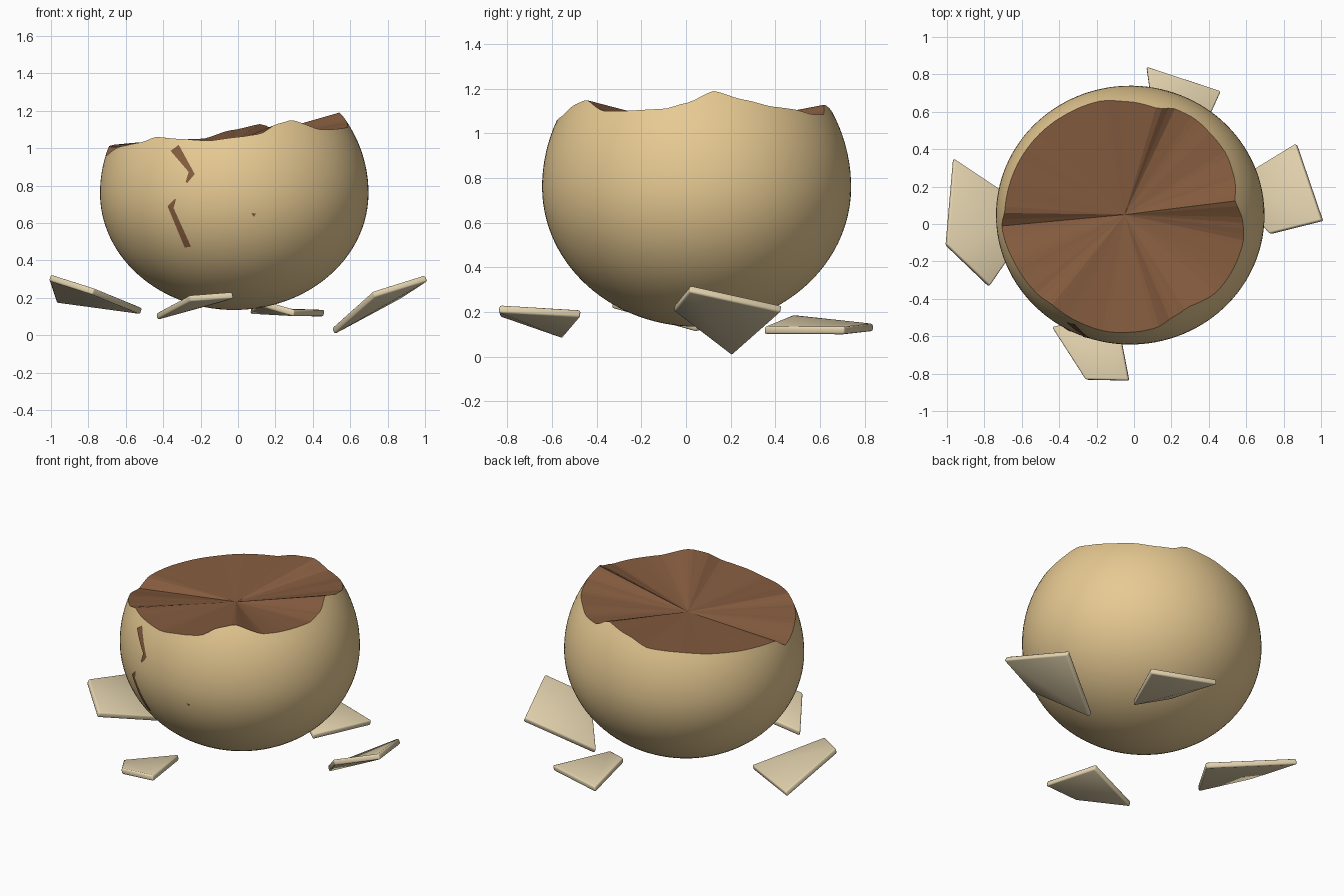
import bpy, bmesh, math
from mathutils import Vector

if "Cube" in bpy.data.objects:
    bpy.data.objects.remove(bpy.data.objects["Cube"])

# Egg body: half ellipsoids sharing one equator
CX, CY, CZ = -0.02, 0.0475, 0.76
RX, RY, UP, DOWN = 0.718, 0.692, 0.70, 0.625


def material(name, rgb):
    m = bpy.data.materials.new(name)
    m.diffuse_color = (*rgb, 1)
    m.use_nodes = True
    m.node_tree.nodes["Principled BSDF"].inputs["Base Color"].default_value = m.diffuse_color
    return m


SHELL = material("shell_tan", (0.80, 0.59, 0.29))
INSIDE = material("inside_brown", (0.235, 0.107, 0.050))
CHIP = material("chip_cream", (0.78, 0.66, 0.43))


def make_object(name, verts, faces, mat):
    me = bpy.data.meshes.new(name)
    me.from_pydata(verts, [], faces)
    ob = bpy.data.objects.new(name, me)
    bpy.context.collection.objects.link(ob)
    me.materials.append(mat)
    bm = bmesh.new()
    bm.from_mesh(me)
    bmesh.ops.recalc_face_normals(bm, faces=bm.faces)
    bm.to_mesh(me)
    bm.free()
    return ob


def smooth(ob, deg):
    bpy.ops.object.select_all(action='DESELECT')
    ob.select_set(True)
    bpy.context.view_layer.objects.active = ob
    bpy.ops.object.shade_smooth_by_angle(angle=math.radians(deg))


# Broken rim: (degrees around the egg, height)
RIM = [(-175, 0.955), (-154, 1.01), (-139, 1.03), (-130, 1.06), (-118, 1.05),
       (-102, 1.04), (-88, 1.06), (-78, 1.075), (-68, 1.13), (-59, 1.15),
       (-43, 1.10), (-35, 1.10), (-14, 1.11), (-5, 1.135), (8, 1.19),
       (22, 1.15), (35, 1.12), (45, 1.11), (58, 1.085), (68, 1.085),
       (76, 1.13), (92, 1.095), (105, 1.05), (120, 1.045), (140, 1.03),
       (160, 1.02), (178, 1.01), (185, 0.955)]


def rim_height(deg):
    for (a, za), (b, zb) in zip(RIM, RIM[1:]):
        if a <= deg <= b:
            t = (deg - a) / (b - a)
            t = 0.5 * t + 0.5 * t * t * (3 - 2 * t)
            return za + (zb - za) * t
    return RIM[0][1]


def egg_point(a, phi):
    h = UP if phi > 0 else DOWN
    return (CX + RX * math.cos(phi) * math.cos(a),
            CY + RY * math.cos(phi) * math.sin(a),
            CZ + h * math.sin(phi))


# Outer shell, swept from the bottom pole up to the broken rim
SEG, RINGS = 120, 36
verts, faces = [(CX, CY, CZ - DOWN)], []
for i in range(SEG):
    deg = -175 + 360 * i / SEG
    top = math.asin((rim_height(deg) - CZ) / UP)
    for j in range(1, RINGS + 1):
        phi = -math.pi / 2 + (top + math.pi / 2) * j / RINGS
        verts.append(egg_point(math.radians(deg), phi))
for i in range(SEG):
    p, q = 1 + i * RINGS, 1 + (i + 1) % SEG * RINGS
    faces.append((0, q, p))
    for j in range(RINGS - 1):
        faces.append((p + j, q + j, q + j + 1, p + j + 1))
shell = make_object("egg_shell", verts, faces, SHELL)
smooth(shell, 40)

# Brown inside: a fan from the rim down to a centre point
rim = [verts[(i + 1) * RINGS] for i in range(SEG)]
fan = make_object("egg_inside", rim + [(-0.05, 0.05, 1.02)],
                  [(i, (i + 1) % SEG, SEG) for i in range(SEG)], INSIDE)
if fan.data.polygons[0].normal.z < 0:
    fan.data.flip_normals()


# Cracks: strips given as left/right edge pairs (x, z), laid on the front
def front_point(x, z):
    h = UP if z > CZ else DOWN
    y = CY - RY * math.sqrt(max(0, 1 - ((x - CX) / RX) ** 2 - ((z - CZ) / h) ** 2))
    p, c = Vector((x, y, z)), Vector((CX, CY, CZ))
    return p + (p - c).normalized() * 0.005


def crack(name, pairs):
    n, v, f = 6, [], []
    for (l0, r0), (l1, r1) in zip(pairs, pairs[1:]):
        for k in range(n + 1):
            for a, b in ((l0, l1), (r0, r1)):
                v.append(front_point(*Vector(a).lerp(Vector(b), k / n)))
            if k:
                m = len(v)
                f.append((m - 4, m - 3, m - 1, m - 2))
    ob = make_object(name, v, f, INSIDE)
    if ob.data.polygons[0].normal.y > 0:
        ob.data.flip_normals()


crack("crack_upper", [((-0.358, 0.984), (-0.315, 1.016)),
                      ((-0.262, 0.872), (-0.23, 0.861)),
                      ((-0.278, 0.82), (-0.27, 0.813))])
crack("crack_lower", [((-0.335, 0.73), (-0.33, 0.725)),
                      ((-0.374, 0.69), (-0.342, 0.68)),
                      ((-0.283, 0.47), (-0.25, 0.476))])
crack("crack_dot", [((0.07, 0.655), (0.095, 0.65)), ((0.082, 0.635), (0.085, 0.635))])


# Loose shell pieces: slightly warped four-sided plates
def shard(name, corners):
    ob = make_object(name, corners, [(0, 1, 2, 3)], CHIP)
    if ob.data.polygons[0].normal.z < 0:
        ob.data.flip_normals()
    s = ob.modifiers.new("thickness", 'SOLIDIFY')
    s.thickness, s.offset = 0.035, -1
    b = ob.modifiers.new("soft_edges", 'BEVEL')
    b.width, b.segments = 0.009, 2
    smooth(ob, 35)


shard("shard_left", [(-1.0, -0.11, 0.325), (-0.77, -0.33, 0.25),
                     (-0.51, 0.05, 0.145), (-0.96, 0.35, 0.205)])
shard("shard_right", [(1.0, 0.02, 0.32), (0.72, -0.05, 0.235),
                      (0.50, 0.21, 0.035), (0.86, 0.43, 0.23)])
shard("shard_front", [(-0.44, -0.55, 0.115), (-0.26, -0.83, 0.215),
                      (-0.03, -0.835, 0.23), (-0.10, -0.47, 0.21)])
shard("shard_back", [(0.07, 0.84, 0.148), (0.465, 0.71, 0.135),
                     (0.30, 0.35, 0.135), (0.12, 0.48, 0.19)])
